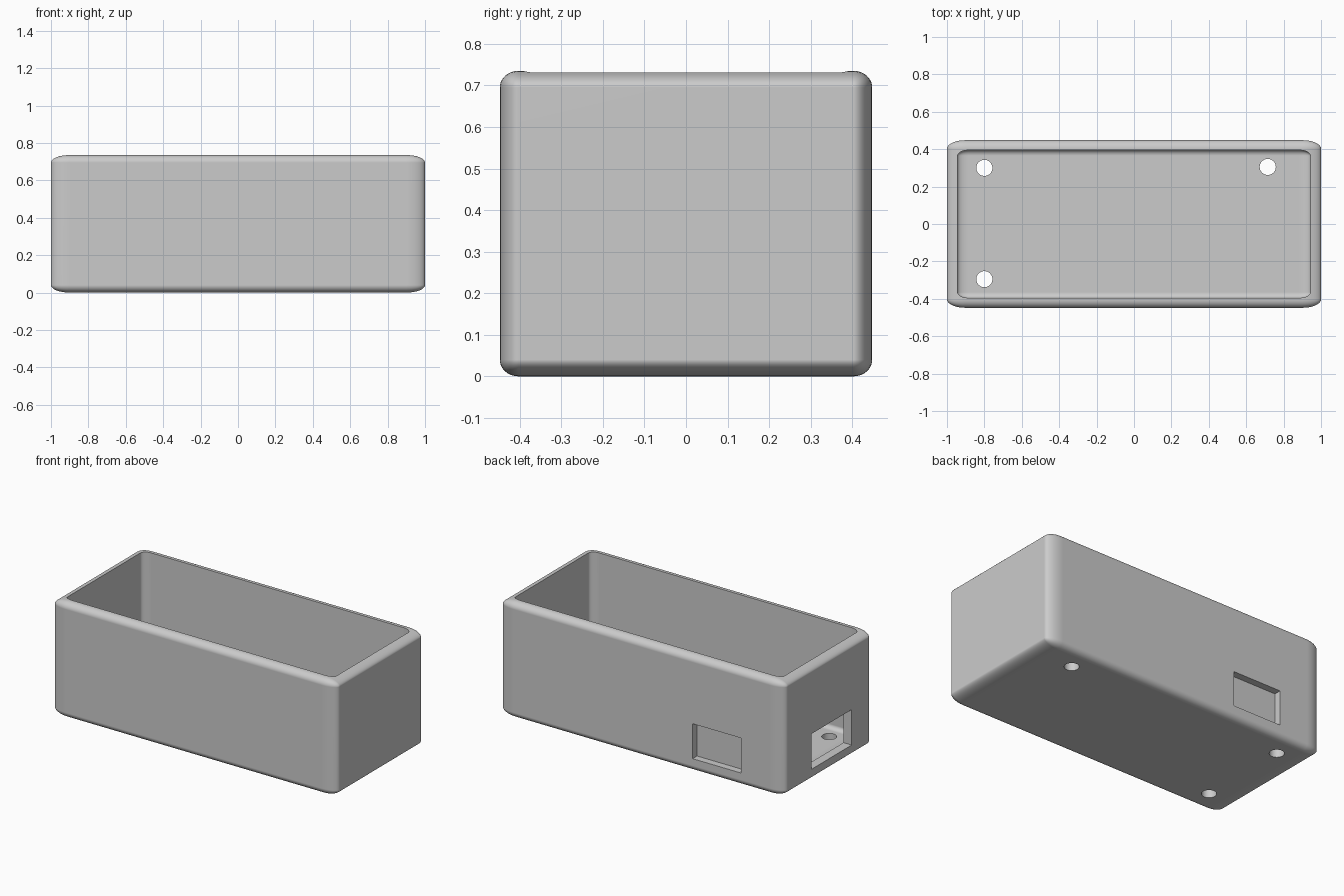
import bpy
import bmesh
from mathutils import Matrix, Vector

if "Cube" in bpy.data.objects:
    bpy.data.objects.remove(bpy.data.objects["Cube"], do_unlink=True)

# Single matte grey plastic
grey = bpy.data.materials.new("light_grey_plastic")
grey.use_nodes = True
colour = (0.6, 0.6, 0.6, 1)
grey.diffuse_color = colour
grey.node_tree.nodes["Principled BSDF"].inputs["Base Color"].default_value = colour


def make_object(name, bm):
    mesh = bpy.data.meshes.new(name)
    bm.to_mesh(mesh)
    bm.free()
    mesh.materials.append(grey)
    obj = bpy.data.objects.new(name, mesh)
    bpy.context.collection.objects.link(obj)
    return obj


def box(name, low, high, radii=None):
    """Box between two corners; radii gives elliptical rounding per axis."""
    low, high = Vector(low), Vector(high)
    scale = Vector(radii) if radii else Vector((1, 1, 1))
    size = [(h - l) / s for l, h, s in zip(low, high, scale)]
    bm = bmesh.new()
    bmesh.ops.create_cube(bm, size=1)
    bmesh.ops.scale(bm, vec=size, verts=bm.verts)
    if radii:
        bmesh.ops.bevel(bm, geom=bm.edges[:], offset=1, segments=10,
                        profile=0.5, affect='EDGES')
    bmesh.ops.scale(bm, vec=scale, verts=bm.verts)
    bmesh.ops.translate(bm, vec=(low + high) / 2, verts=bm.verts)
    return make_object(name, bm)


def screw_hole(x, y):
    bm = bmesh.new()
    bmesh.ops.create_cone(bm, cap_ends=True, segments=40, radius1=0.043,
                          radius2=0.043, depth=0.4,
                          matrix=Matrix.Translation((x, y, 0.05)))
    return make_object("screw_hole_cutter", bm)


# Rounded outer shell
case = box("open_case", (-1, -0.448, 0), (1, 0.448, 0.735), (0.1, 0.045, 0.04))

# Cavity, end port, blind pocket in the back wall, floor holes
cutters = [
    box("cavity_cutter", (-0.943, -0.395, 0.058), (0.943, 0.395, 1.1), (0.06, 0.03, 0.025)),
    box("end_port_cutter", (-1.2, -0.235, 0.08), (-0.85, 0.17, 0.305)),
    box("back_pocket_cutter", (-0.7, 0.403, 0.083), (-0.36, 0.6, 0.305)),
] + [screw_hole(x, y) for x, y in ((-0.8, 0.3), (-0.8, -0.295), (0.715, 0.305))]

bpy.ops.object.select_all(action='DESELECT')
case.select_set(True)
bpy.context.view_layer.objects.active = case
for cutter in cutters:
    cutter.hide_render = True
    cut = case.modifiers.new("cut", 'BOOLEAN')
    cut.operation = 'DIFFERENCE'
    cut.solver = 'EXACT'
    cut.object = cutter
    bpy.ops.object.modifier_apply(modifier=cut.name)
    bpy.data.objects.remove(cutter, do_unlink=True)

# Smooth rounding with crisp cut edges and flat walls
bpy.ops.object.shade_smooth_by_angle(angle=0.52)
normals = case.modifiers.new("flat_walls", 'WEIGHTED_NORMAL')
normals.keep_sharp = True
